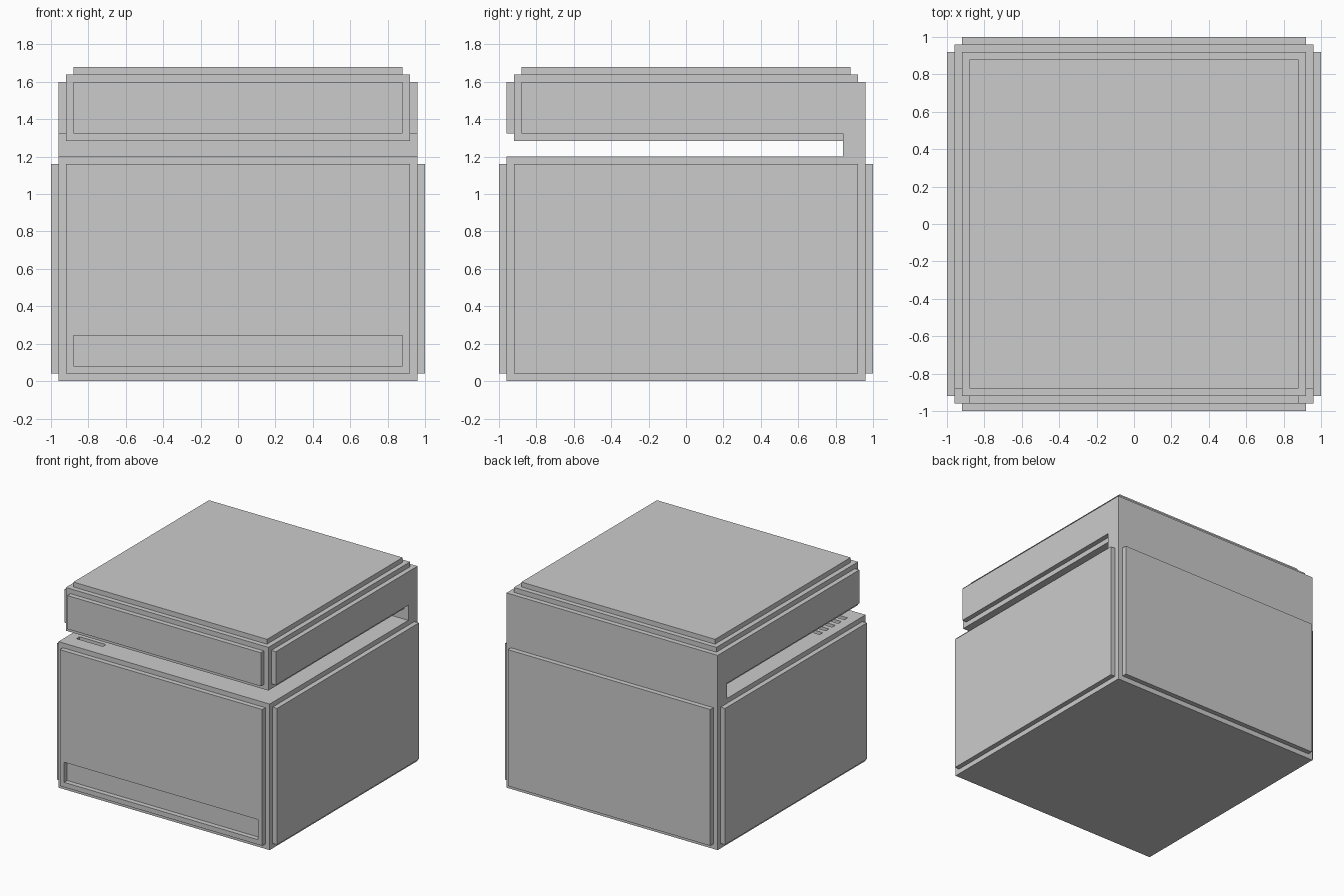
import bpy

if "Cube" in bpy.data.objects:
    bpy.data.objects.remove(bpy.data.objects["Cube"])


def box(name, x, y, z):
    """Box from (min, max) ranges on each axis."""
    bpy.ops.mesh.primitive_cube_add(size=1, location=[sum(r) / 2 for r in (x, y, z)])
    ob = bpy.context.object
    ob.name = name
    ob.scale = [r[1] - r[0] for r in (x, y, z)]
    bpy.ops.object.transform_apply(location=True, rotation=False, scale=True)
    return ob


def cut(target, cutter):
    """Subtract the cutter, then remove it."""
    m = target.modifiers.new("cut", 'BOOLEAN')
    m.operation = 'DIFFERENCE'
    m.solver = 'EXACT'
    m.object = cutter
    bpy.context.view_layer.objects.active = target
    bpy.ops.object.modifier_apply(modifier=m.name)
    bpy.data.objects.remove(cutter, do_unlink=True)


def sym(v):
    return (-v, v)


# Main body with a row of shallow slots in the front left of its top
body = box("body", sym(.96), sym(.96), (0, 1.2))
for i in range(5):
    y = -.84 + i * .08
    cut(body, box("slot_cutter", (-.88, -.64), (y, y + .04), (1.16, 1.3)))

# Raised panels on the four body sides
for name, s in (("left_panel", -1), ("right_panel", 1)):
    box(name, sorted((s * .96, s)), sym(.92), (.04, 1.16))
box("back_panel", sym(.92), (.96, 1), (.04, 1.16))
front = box("front_panel", sym(.92), (-1, -.96), (.04, 1.16))

# Tray recess low in the front panel
cut(front, box("tray_cutter", sym(.88), (-1.1, -.9), (.08, .245)))

# Rear column that carries the lid
box("rear_column", sym(.96), (.84, .96), (1.2, 1.6))

# Lid: inner block, side and front skins, stepped top
box("lid_core", sym(.92), (-.92, .92), (1.285, 1.64))
for name, s in (("lid_left_panel", -1), ("lid_right_panel", 1)):
    box(name, sorted((s * .92, s * .96)), (-.88, .84), (1.325, 1.6))
box("lid_front_panel", sym(.88), (-.96, -.92), (1.325, 1.6))
box("lid_top", sym(.88), sym(.88), (1.64, 1.68))
